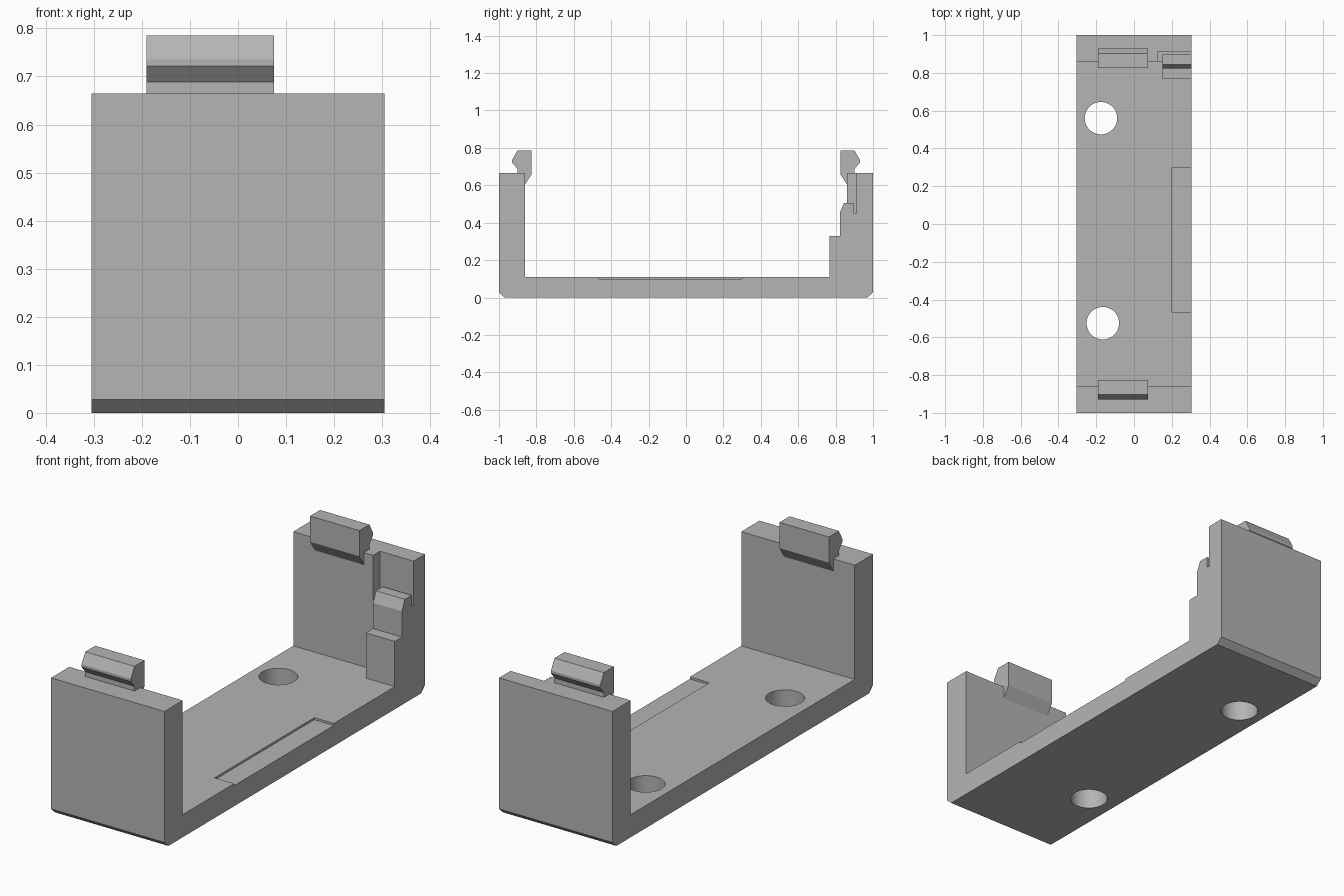
import bpy
import bmesh
from math import radians

cube = bpy.data.objects.get("Cube")
if cube:
    bpy.data.objects.remove(cube, do_unlink=True)

HALF = 0.305       # half width of the bracket
FLOOR = 0.11       # floor thickness
TOP = 0.665        # wall height
WALL = 0.86        # inner face of the walls

grey = bpy.data.materials.new("plain grey")
grey.use_nodes = True
grey.diffuse_color = (0.46, 0.46, 0.46, 1)
grey.node_tree.nodes["Principled BSDF"].inputs["Base Color"].default_value = (0.46, 0.46, 0.46, 1)


def extrude(name, profile, x0, x1):
    """Extrude a (y, z) outline along x."""
    bm = bmesh.new()
    face = bm.faces.new([bm.verts.new((x0, y, z)) for y, z in profile])
    out = bmesh.ops.extrude_face_region(bm, geom=[face])
    moved = [v for v in out["geom"] if isinstance(v, bmesh.types.BMVert)]
    bmesh.ops.translate(bm, verts=moved, vec=(x1 - x0, 0, 0))
    bmesh.ops.recalc_face_normals(bm, faces=bm.faces)
    mesh = bpy.data.meshes.new(name)
    bm.to_mesh(mesh)
    bm.free()
    mesh.materials.append(grey)
    obj = bpy.data.objects.new(name, mesh)
    bpy.context.collection.objects.link(obj)
    return obj


def box(name, x0, x1, y0, y1, z0, z1):
    return extrude(name, [(y0, z0), (y1, z0), (y1, z1), (y0, z1)], x0, x1)


def activate(obj):
    bpy.ops.object.select_all(action="DESELECT")
    obj.select_set(True)
    bpy.context.view_layer.objects.active = obj


def cut(target, cutter):
    cutter.hide_render = True
    mod = target.modifiers.new("cut", "BOOLEAN")
    mod.operation = "DIFFERENCE"
    mod.solver = "EXACT"
    mod.object = cutter
    activate(target)
    bpy.ops.object.modifier_apply(modifier=mod.name)
    bpy.data.objects.remove(cutter, do_unlink=True)


# U-shaped body with chamfered lower edges
half = [(0.97, 0), (1, 0.028), (1, TOP), (WALL, TOP), (WALL, FLOOR)]
body = extrude("bracket_body", half + [(-y, z) for y, z in reversed(half)], -HALF, HALF)

# Screw holes through the floor
for x, y in ((-0.175, 0.56), (-0.165, -0.525)):
    bpy.ops.mesh.primitive_cylinder_add(vertices=48, radius=0.086, depth=0.4, location=(x, y, 0.05))
    hole = bpy.context.object
    hole.data.materials.append(grey)
    cut(body, hole)

# Shallow floor recess on the open side
cut(body, box("floor_recess_cutter", 0.2, 0.4, -0.465, 0.30, 0.1, 0.2))

# Pocket in the back wall behind the stepped post
cut(body, box("wall_pocket_cutter", 0.125, 0.4, 0.8, 0.912, 0.45, 0.8))

activate(body)
bpy.ops.object.shade_smooth_by_angle(angle=radians(30))

# Snap hooks on both walls, mirrored front to back
hook = [(WALL, 0.605), (0.825, 0.66), (0.825, 0.785), (0.902, 0.785),
        (0.93, 0.735), (0.93, 0.722), (0.902, 0.688), (0.902, TOP), (WALL, TOP)]
for name, side in (("back_hook", 1), ("front_hook", -1)):
    extrude(name, [(side * y, z) for y, z in hook], -0.19, 0.075)

# Stepped post standing against the back wall
extrude("stepped_post", [(WALL, FLOOR), (0.768, FLOOR), (0.768, 0.33), (0.823, 0.33),
                         (0.823, 0.455), (0.845, 0.505), (0.897, 0.505),
                         (0.897, 0.45), (WALL, 0.45)], 0.15, HALF)
